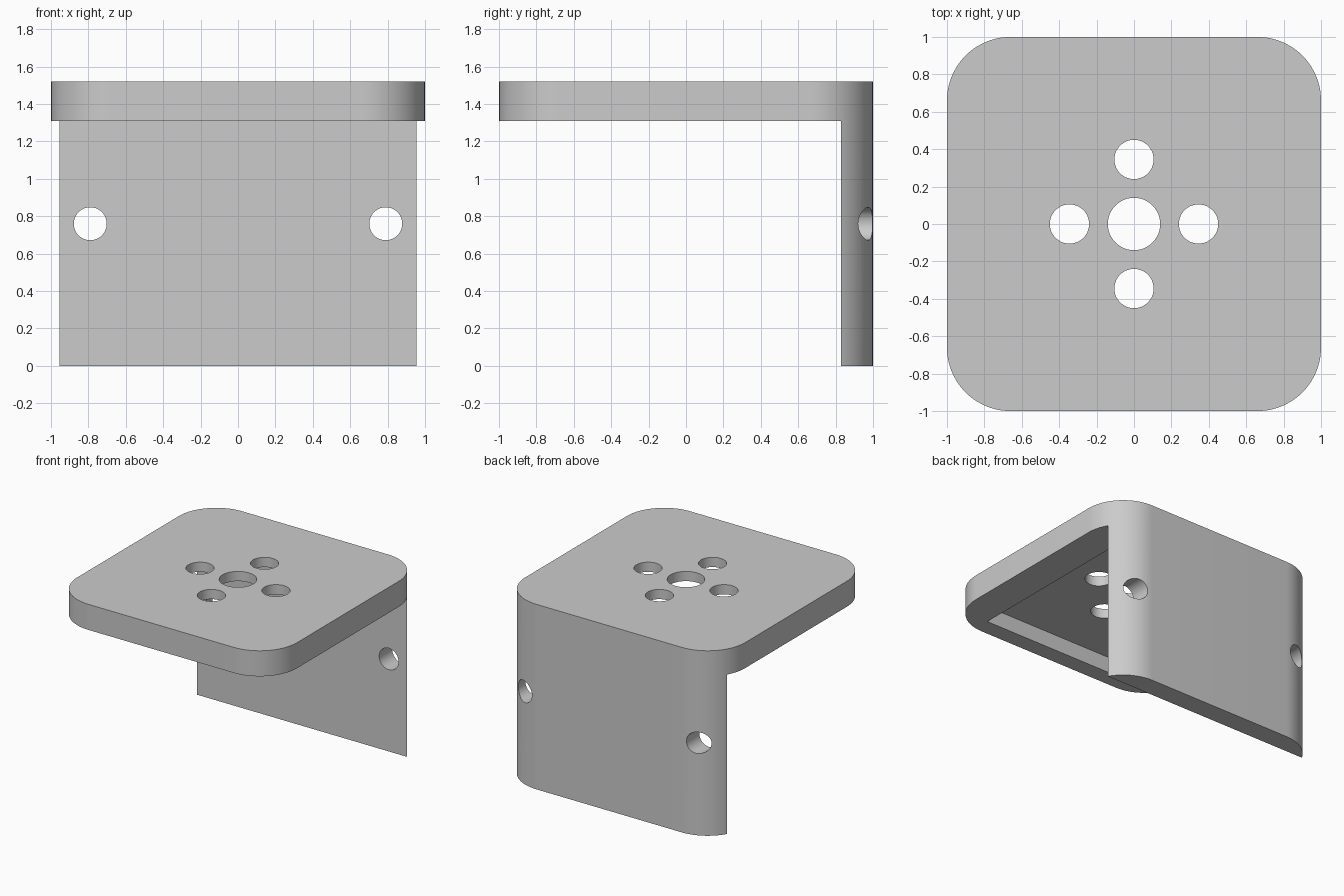
import bpy
import bmesh
from math import sin, cos, pi, radians
from mathutils import Matrix

cube = bpy.data.objects.get("Cube")
if cube:
    bpy.data.objects.remove(cube, do_unlink=True)

HEIGHT = 1.52        # top of the plate
UNDERSIDE = 1.31     # bottom of the plate rim
WALL_Y = 0.83        # inner face of the wall
CORNER = 0.34        # corner radius

grey = bpy.data.materials.new("plain grey")
grey.use_nodes = True
colour = (0.6, 0.6, 0.6, 1)
grey.diffuse_color = colour
grey.node_tree.nodes["Principled BSDF"].inputs["Base Color"].default_value = colour


def finish(name, bm):
    bmesh.ops.recalc_face_normals(bm, faces=bm.faces)
    mesh = bpy.data.meshes.new(name)
    bm.to_mesh(mesh)
    bm.free()
    mesh.materials.append(grey)
    obj = bpy.data.objects.new(name, mesh)
    bpy.context.collection.objects.link(obj)
    return obj


def rounded_block(name, half, radius, height, steps=20):
    bm = bmesh.new()
    outline = []
    for quarter, (sx, sy) in enumerate([(1, 1), (-1, 1), (-1, -1), (1, -1)]):
        for i in range(steps + 1):
            a = (quarter + i / steps) * pi / 2
            outline.append(bm.verts.new((sx * (half - radius) + radius * cos(a),
                                         sy * (half - radius) + radius * sin(a), 0)))
    face = bm.faces.new(outline)
    top = bmesh.ops.extrude_face_region(bm, geom=[face])["geom"]
    bmesh.ops.translate(bm, vec=(0, 0, height),
                        verts=[v for v in top if isinstance(v, bmesh.types.BMVert)])
    return finish(name, bm)


def box(name, low, high):
    bm = bmesh.new()
    bmesh.ops.create_cube(bm, size=1)
    for v in bm.verts:
        v.co = [low[i] if v.co[i] < 0 else high[i] for i in range(3)]
    return finish(name, bm)


def drill(name, centre, radius, depth, along_y=False):
    bm = bmesh.new()
    turn = Matrix.Rotation(radians(90), 4, "X") if along_y else Matrix()
    bmesh.ops.create_cone(bm, cap_ends=True, segments=48, radius1=radius, radius2=radius,
                          depth=depth, matrix=Matrix.Translation(centre) @ turn)
    return finish(name, bm)


# Rounded block that becomes the plate and its hanging wall
bracket = rounded_block("bracket", 1, CORNER, HEIGHT)

# Pocket under the plate, then the open space in front of the wall
cutters = [
    box("pocket_cutter", (-0.72, -0.86, 1.2), (0.72, WALL_Y, 1.44)),
    box("space_cutter", (-2, -2, -1), (2, WALL_Y, UNDERSIDE)),
    drill("centre_hole_cutter", (0, 0, HEIGHT), 0.14, 0.6),
]

# Ring of four plate holes
for k in range(4):
    a = k * pi / 2
    cutters.append(drill("plate_hole_cutter", (0.345 * cos(a), 0.345 * sin(a), HEIGHT),
                         0.105, 0.6))

# Pair of wall holes
for side in (-1, 1):
    cutters.append(drill("wall_hole_cutter", (side * 0.79, 0.9, 0.76), 0.088, 0.8, True))

bpy.context.view_layer.objects.active = bracket
for cutter in cutters:
    cutter.hide_render = True
    mod = bracket.modifiers.new(cutter.name, "BOOLEAN")
    mod.operation = "DIFFERENCE"
    mod.solver = "EXACT"
    mod.object = cutter
    bpy.ops.object.modifier_apply(modifier=mod.name)
    bpy.data.objects.remove(cutter, do_unlink=True)

# Smooth round surfaces, crisp edges
bpy.ops.object.select_all(action="DESELECT")
bracket.select_set(True)
bpy.ops.object.shade_smooth_by_angle(angle=radians(30))
